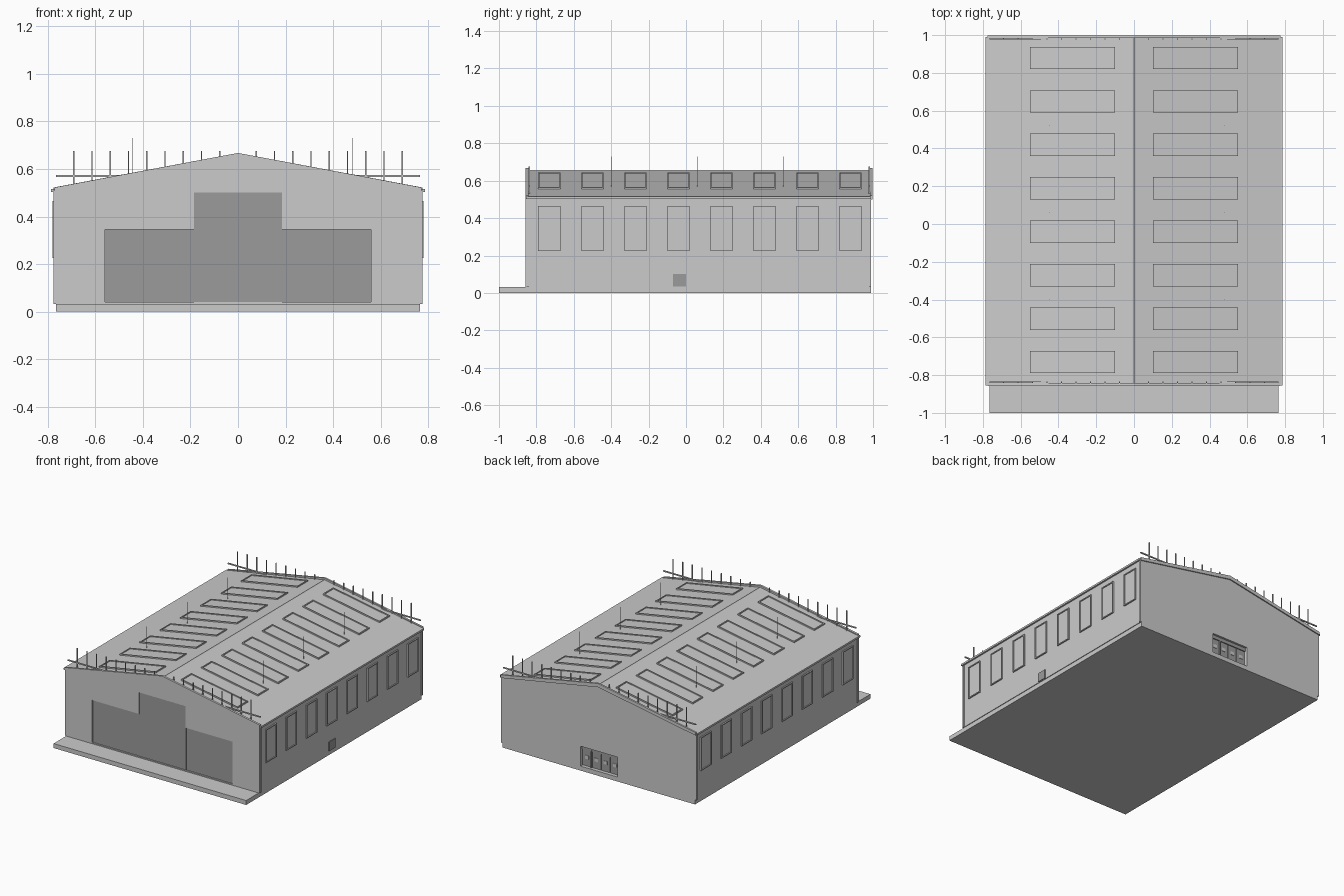
import bpy, bmesh, math
from mathutils import Vector

if "Cube" in bpy.data.objects:
    bpy.data.objects.remove(bpy.data.objects["Cube"])

dark = bpy.data.materials.new("dark_panel")
dark.diffuse_color = (0.33, 0.33, 0.33, 1)
dark.use_nodes = True
dark.node_tree.nodes["Principled BSDF"].inputs["Base Color"].default_value = dark.diffuse_color


def finish(name, bm, mat=None):
    bmesh.ops.recalc_face_normals(bm, faces=bm.faces)
    me = bpy.data.meshes.new(name)
    bm.to_mesh(me)
    bm.free()
    ob = bpy.data.objects.new(name, me)
    bpy.context.collection.objects.link(ob)
    if mat:
        me.materials.append(mat)
    return ob


def add_box(bm, x0, x1, y0, y1, z0, z1):
    vs = bmesh.ops.create_cube(bm, size=1)["verts"]
    for v in vs:
        v.co = Vector(((x0 + x1) / 2 + v.co.x * (x1 - x0),
                       (y0 + y1) / 2 + v.co.y * (y1 - y0),
                       (z0 + z1) / 2 + v.co.z * (z1 - z0)))
    return vs


def boxes(name, items, mat=None):
    bm = bmesh.new()
    for b in items:
        add_box(bm, *b)
    return finish(name, bm, mat)


def prism(name, pts, y0, y1, mat=None):
    """Extrude an xz outline along y."""
    bm = bmesh.new()
    f = bm.faces.new([bm.verts.new((x, y0, z)) for x, z in pts])
    ext = bmesh.ops.extrude_face_region(bm, geom=[f])["geom"]
    for v in ext:
        if isinstance(v, bmesh.types.BMVert):
            v.co.y = y1
    return finish(name, bm, mat)


def mirrored(half):
    """Complete an outline given from the left axis side to x = 0."""
    return half + [(-x, z) for x, z in reversed(half) if x != 0]


# Foundation slab with front apron
boxes("slab", [(-.765, .765, -1, .99, 0, .032)])

# Main body
body = [(-.77, .032), (-.77, .51), (0, .645), (.77, .51), (.77, .032)]
prism("hall_body", body, -.843, .955)

# Front gable wall with stepped door opening
gable = [(-.772, .032), (-.772, .522), (0, .667), (.772, .522), (.772, .032)]
step = [(.558, .032), (.558, .345), (.185, .345), (.185, .5)]
prism("front_wall", gable + step + [(-x, z) for x, z in reversed(step)], -.858, -.843)

# Back wall with door recess, and its thin parapet
prism("back_wall", body + [(.145, .032), (.145, .175), (-.15, .175), (-.15, .032)], .955, .99)
rim = [(-.775, .5), (-.775, .522), (0, .667), (.775, .522), (.775, .5), (0, .64)]
prism("back_parapet", rim, .985, .998)

# Roof sheet and ridge cap
prism("roof", [(-.785, .508), (-.785, .514), (0, .654), (.785, .514), (.785, .508), (0, .64)], -.845, .99)
prism("ridge_cap", [(-.012, .65), (0, .657), (.012, .65)], -.843, .985)

# Eave gutters and corner posts
boxes("gutters", [(s * .78 - .006, s * .78 + .006, -.855, .99, .502, .515) for s in (-1, 1)])
boxes("corner_posts", [(s * .77 - .006, s * .77 + .006, y - .006, y + .006, .032, .51)
                       for s in (-1, 1) for y in (-.846, .984)])

# Front sliding doors
boxes("front_side_doors", [(-.558, -.185, -.851, -.842, .04, .345),
                           (.185, .558, -.851, -.842, .04, .345)], dark)
boxes("front_centre_door", [(-.185, .185, -.853, -.842, .04, .5)], dark)
boxes("door_threshold", [(-.558, .558, -.858, -.842, .03, .04)])

# Back door: four leaves with small panes, post and lintel
w = .295 / 4
boxes("back_door_leaves", [(-.15 + i * w + .002, -.15 + (i + 1) * w - .002, .95, .968, .034, .15)
                           for i in range(4)], dark)
boxes("back_door_panes", [(-.15 + (i + .3) * w, -.15 + (i + .7) * w, .966, .971, .085, .11)
                          for i in range(4)])
boxes("back_door_frame", [(-.15, .145, .955, .975, .15, .175), (.065, .073, .955, .98, .034, .16)], dark)

# Small service door on the right side
boxes("side_hatch", [(.76, .776, -.07, 0, .035, .1)], dark)

# Side windows: four-bar frame plus pane, on both sides
starts = [-.79 + i * .23 for i in range(8)]
bars, panes = [], []
t = .007
for s in (-1, 1):
    x0, x1 = sorted((s * .765, s * .779))
    p0, p1 = sorted((s * .765, s * .773))
    for y in starts:
        e, z0, z1 = y + .118, .225, .465
        bars += [(x0, x1, y, y + t, z0, z1), (x0, x1, e - t, e, z0, z1),
                 (x0, x1, y + t, e - t, z0, z0 + t), (x0, x1, y + t, e - t, z1 - t, z1)]
        panes.append((p0, p1, y + t, e - t, z0 + t, z1 - t))
boxes("side_window_frames", bars)
boxes("side_window_panes", panes)

# Skylights: frames and panes sheared to follow the roof pitch
slope = .14 / .785
bmf, bmp = bmesh.new(), bmesh.new()
for s in (-1, 1):
    for y in starts:
        e, a, b = y + .118, .1, .55
        for x0, x1, y0, y1 in ((a, b, y, y + t), (a, b, e - t, e),
                               (a, a + t, y + t, e - t), (b - t, b, y + t, e - t)):
            add_box(bmf, s * x0, s * x1, y0, y1, -.004, .009)
        add_box(bmp, s * (a + t), s * (b - t), y + t, e - t, -.004, .003)
for bm in (bmf, bmp):
    for v in bm.verts:
        v.co.z += .654 - slope * abs(v.co.x)
finish("skylight_frames", bmf)
finish("skylight_panes", bmp)

# Gable-end posts standing above the roof, with a horizontal rail
posts, rails = [], []
for y in (-.838, .98):
    posts += [(k * .0767 - .003, k * .0767 + .003, y - .003, y + .003, .5, .675)
              for k in range(-9, 10) if k]
    rails.append((-.765, .765, y - .004, y + .004, .566, .574))
boxes("gable_posts", posts)
boxes("gable_rails", rails)

# Thin roof rods
r = .0012
boxes("roof_rods", [(x - r, x + r, y - r, y + r, .55, .73)
                    for x in (-.445, .48) for y in (-.4, .06, .52)])
